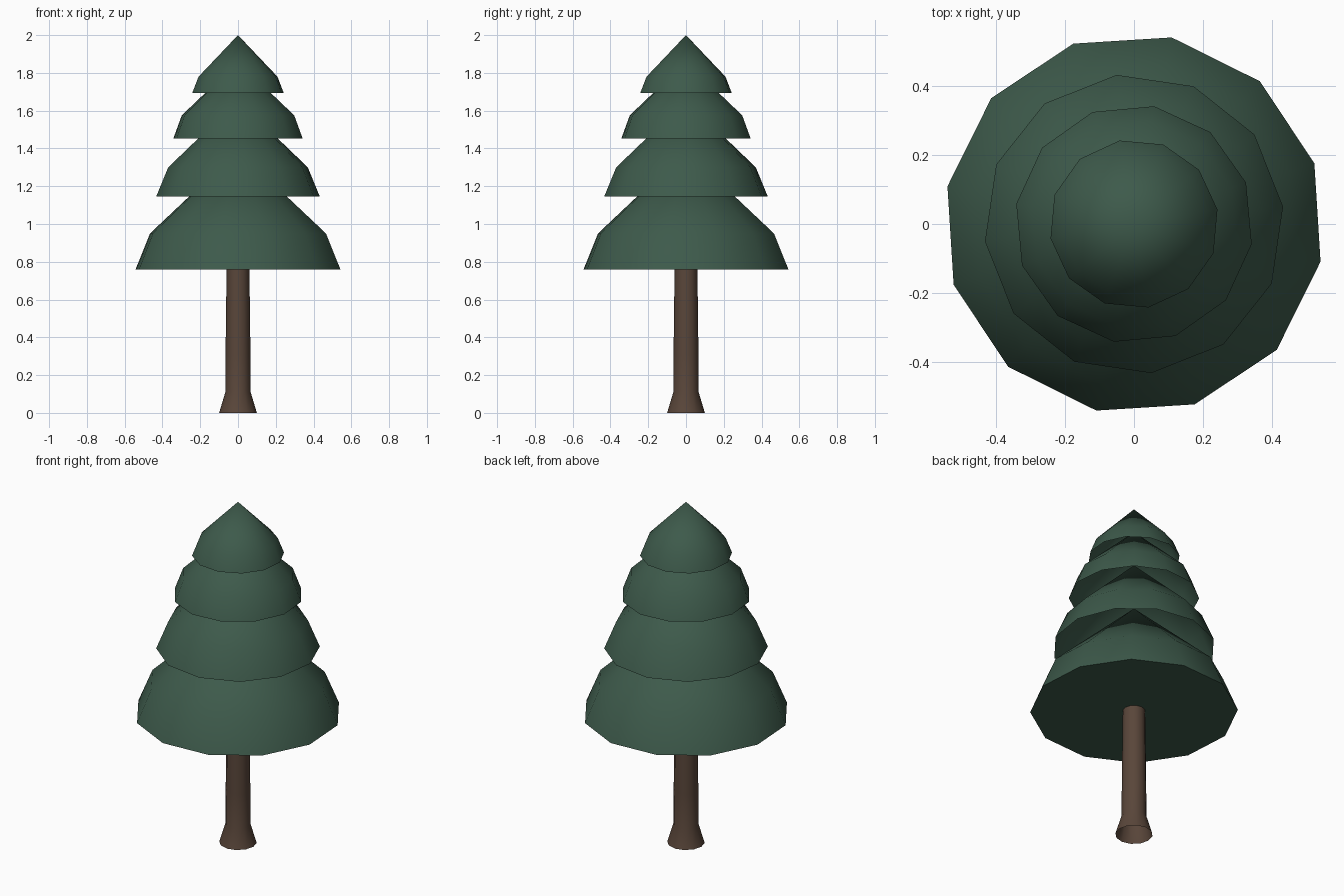
import bpy, bmesh, math

cube = bpy.data.objects.get("Cube")
if cube:
    bpy.data.objects.remove(cube, do_unlink=True)


def material(name, colour):
    mat = bpy.data.materials.new(name)
    mat.use_nodes = True
    mat.diffuse_color = (*colour, 1)
    mat.node_tree.nodes["Principled BSDF"].inputs["Base Color"].default_value = (*colour, 1)
    return mat


def lathe(name, profile, mat, turn=0, apex=None, capped=False, sides=12):
    """Stack rings of (radius, height), optionally closed by a tip and a flat base."""
    bm = bmesh.new()
    rings = []
    for radius, z in profile:
        angles = [math.radians(turn) + math.tau * i / sides for i in range(sides)]
        rings.append([bm.verts.new((radius * math.cos(a), radius * math.sin(a), z)) for a in angles])
    for low, high in zip(rings, rings[1:]):
        for i in range(sides):
            j = (i + 1) % sides
            bm.faces.new((low[i], low[j], high[j], high[i]))
    if apex is not None:
        tip = bm.verts.new((0, 0, apex))
        for i in range(sides):
            bm.faces.new((rings[-1][i], rings[-1][(i + 1) % sides], tip))
    if capped:
        bm.faces.new(rings[0][::-1])
    mesh = bpy.data.meshes.new(name)
    bm.to_mesh(mesh)
    bm.free()
    mesh.materials.append(mat)
    obj = bpy.data.objects.new(name, mesh)
    bpy.context.collection.objects.link(obj)
    bpy.ops.object.select_all(action="DESELECT")
    obj.select_set(True)
    bpy.context.view_layer.objects.active = obj
    bpy.ops.object.shade_smooth_by_angle(angle=math.radians(50))
    return obj


green = material("needle green", (0.047, 0.102, 0.07))
brown = material("bark brown", (0.1, 0.061, 0.042))

# Trunk with a flared, open foot
lathe("trunk", [(0.1, 0), (0.067, 0.11), (0.066, 0.31), (0.063, 0.55), (0.06, 0.8)], brown)

# Foliage tiers: rim, shoulder, tip height and turn; only the lowest has a closed base
tiers = [
    ("lower_foliage", (0.553, 0.76), (0.475, 0.95), 1.39, 18.6),
    ("middle_foliage", (0.436, 1.145), (0.372, 1.3), 1.655, 6.6),
    ("upper_foliage", (0.347, 1.453), (0.302, 1.575), 1.86, 20.3),
    ("top_foliage", (0.246, 1.693), (0.212, 1.78), 2.0, 9.8),
]
for name, rim, shoulder, tip, turn in tiers:
    lathe(name, [rim, shoulder], green, turn, tip, capped=name == "lower_foliage")
